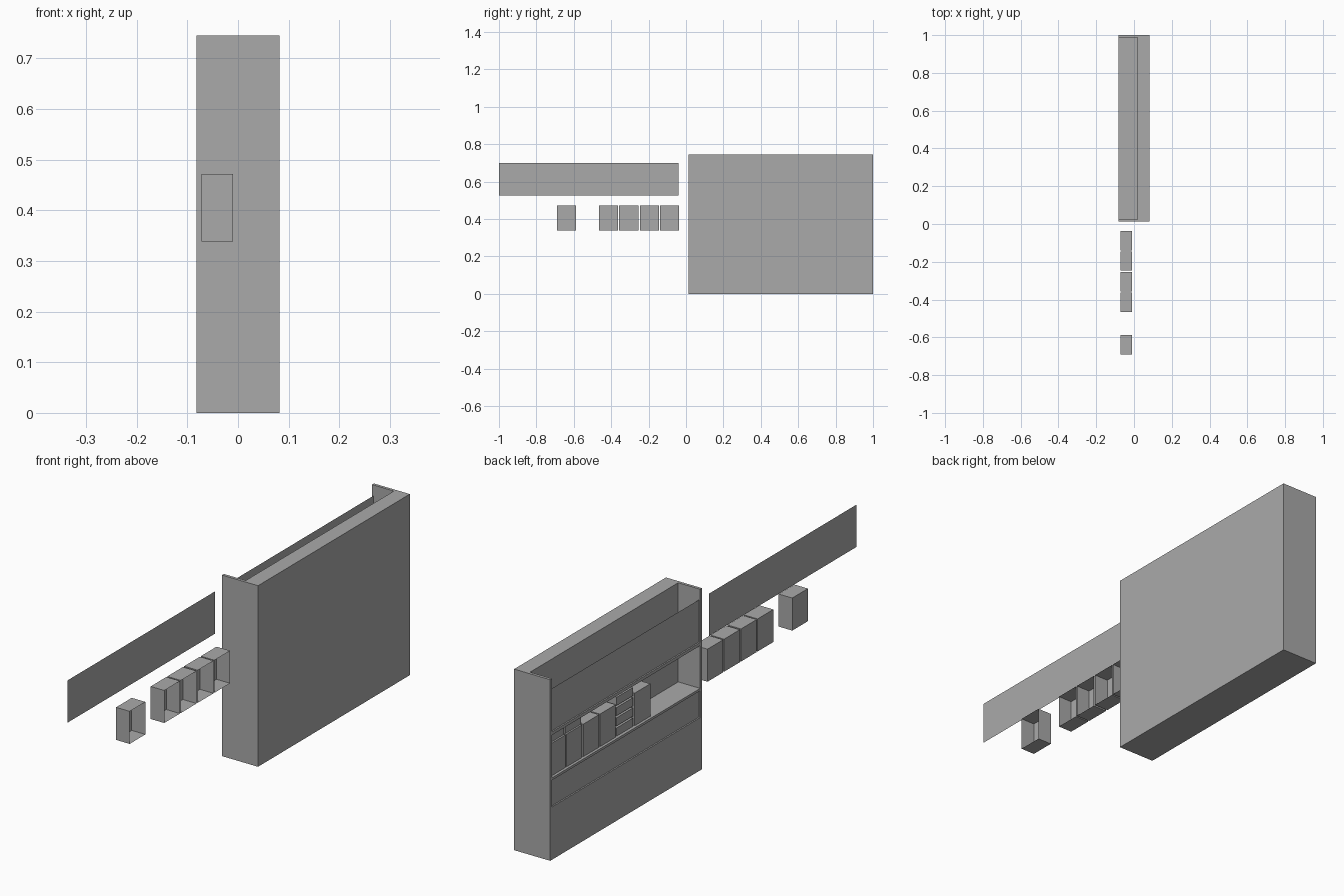
import bpy
import bmesh
from mathutils import Vector

default = bpy.data.objects.get("Cube")
if default:
    bpy.data.objects.remove(default, do_unlink=True)

# One plain grey for every part
grey = bpy.data.materials.new("plain_grey")
grey.use_nodes = True
colour = (0.4, 0.4, 0.4, 1)
grey.diffuse_color = colour
grey.node_tree.nodes["Principled BSDF"].inputs["Base Color"].default_value = colour


def add_block(bm, low, high):
    low, high = Vector(low), Vector(high)
    verts = bmesh.ops.create_cube(bm, size=1)["verts"]
    for v in verts:
        v.co = (low + high) / 2 + v.co * (high - low)


def finish(name, bm):
    mesh = bpy.data.meshes.new(name)
    bm.to_mesh(mesh)
    bm.free()
    mesh.materials.append(grey)
    obj = bpy.data.objects.new(name, mesh)
    bpy.context.collection.objects.link(obj)
    return obj


def block(name, low, high, open_back=False):
    bm = bmesh.new()
    add_block(bm, low, high)
    if open_back:
        bm.normal_update()
        back = [f for f in bm.faces if f.normal.x > 0.9]
        bmesh.ops.delete(bm, geom=back, context="FACES")
    return finish(name, bm)


def sheet(name, x, y0, y1, z0, z1):
    bm = bmesh.new()
    corners = [(x, y1, z0), (x, y0, z0), (x, y0, z1), (x, y1, z1)]
    bm.faces.new([bm.verts.new(c) for c in corners])
    return finish(name, bm)


# Cabinet body with three recesses, the top one open upwards
body = block("cabinet_body", (-0.082, 0.013, 0), (0.082, 1, 0.745))
bm = bmesh.new()
for z0, z1 in [(0.217, 0.327), (0.337, 0.513), (0.526, 0.9)]:
    add_block(bm, (-0.2, 0.025, z0), (0.018, 0.988, z1))
cutter = finish("recess_cutter", bm)
cutter.hide_render = True
cut = body.modifiers.new("recesses", "BOOLEAN")
cut.operation = "DIFFERENCE"
cut.solver = "EXACT"
cut.object = cutter
bpy.context.view_layer.objects.active = body
bpy.ops.object.modifier_apply(modifier=cut.name)
bpy.data.objects.remove(cutter, do_unlink=True)

# Thin cover panels, and the loose copy slid out to the front
SLIDE = -1.025
sheet("lower_cover", -0.076, 0.025, 0.988, 0.217, 0.327)
sheet("upper_cover", -0.076, 0.025, 0.988, 0.526, 0.70)
sheet("loose_cover", -0.076, -1, -0.04, 0.526, 0.70)

# Open-backed bins on the shelf, each with a loose copy
for i, y in enumerate([0.335, 0.56, 0.668, 0.778, 0.886]):
    for kind, shift in (("shelf_bin", 0), ("loose_bin", SLIDE)):
        y0 = y + shift
        block(f"{kind}_{i + 1}", (-0.072, y0, 0.338),
              (-0.01, y0 + 0.102, 0.472), open_back=True)

# Small boxes resting on the two end bins
for i, y in enumerate([0.778, 0.886]):
    block(f"small_box_{i + 1}", (-0.066, y, 0.473), (-0.01, y + 0.1, 0.51))

# Stack of shallow trays between the bins
for i in range(4):
    z = 0.338 + i * 0.042
    block(f"tray_{i + 1}", (-0.07, 0.445, z), (-0.01, 0.552, z + 0.034))
